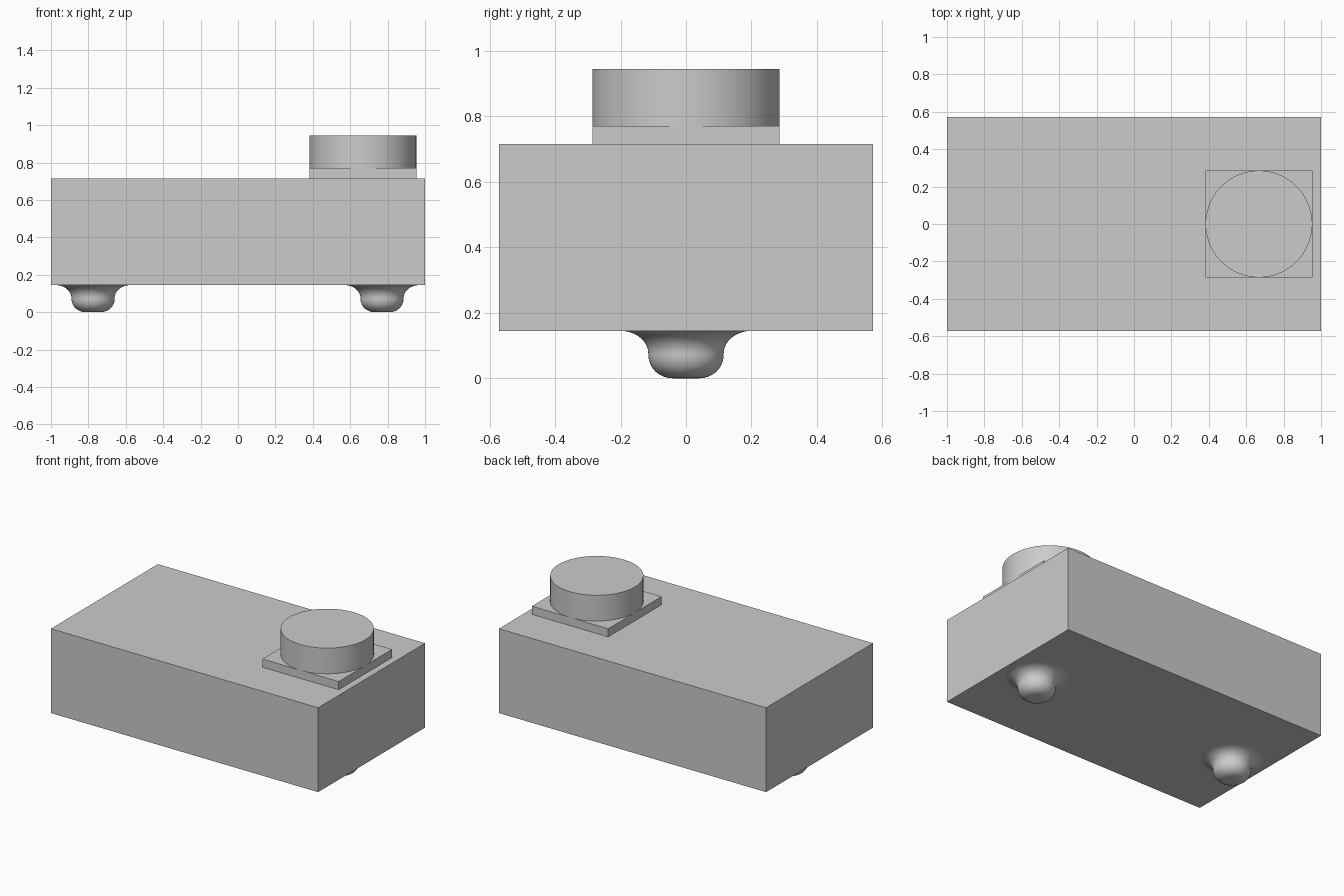
import bpy
import math

default = bpy.data.objects.get("Cube")
if default:
    bpy.data.objects.remove(default, do_unlink=True)

grey = bpy.data.materials.new("light_grey")
grey.use_nodes = True
colour = (0.6, 0.6, 0.6, 1)
grey.diffuse_color = colour
grey.node_tree.nodes["Principled BSDF"].inputs["Base Color"].default_value = colour


def finish(obj, name):
    obj.name = name
    obj.data.materials.append(grey)
    return obj


def box(name, size, centre):
    bpy.ops.mesh.primitive_cube_add(size=1, location=centre)
    obj = bpy.context.object
    obj.scale = size
    bpy.ops.object.transform_apply(location=False, rotation=False, scale=True)
    return finish(obj, name)


def smooth(obj, angle):
    bpy.ops.object.select_all(action='DESELECT')
    obj.select_set(True)
    bpy.context.view_layer.objects.active = obj
    bpy.ops.object.shade_smooth_by_angle(angle=math.radians(angle))


def lathe(name, profile, x, sides=64):
    """Revolve (radius, height) points, listed bottom to top, around z."""
    verts, faces = [], []
    for radius, z in profile:
        for i in range(sides):
            a = math.tau * i / sides
            verts.append((radius * math.cos(a), radius * math.sin(a), z))
    for row in range(len(profile) - 1):
        for i in range(sides):
            j = (i + 1) % sides
            low, high = row * sides, (row + 1) * sides
            faces.append((low + i, low + j, high + j, high + i))
    faces.append(tuple(reversed(range(sides))))
    faces.append(tuple(range(len(verts) - sides, len(verts))))
    mesh = bpy.data.meshes.new(name)
    mesh.from_pydata(verts, [], faces)
    obj = bpy.data.objects.new(name, mesh)
    bpy.context.collection.objects.link(obj)
    obj.location.x = x
    finish(obj, name)
    smooth(obj, 40)
    return obj


# Main block
box("body", (2, 1.143, 0.571), (0, 0, 0.43))

# Square plate carrying the round cap
box("cap_base", (0.571, 0.571, 0.056), (0.668, 0, 0.743))
bpy.ops.mesh.primitive_cylinder_add(vertices=96, radius=0.2855, depth=0.175,
                                    location=(0.668, 0, 0.8575))
cap = finish(bpy.context.object, "round_cap")
smooth(cap, 40)

# Flared feet: rounded bottom, concave flare into the body
bottom, flare = [], []
steps = 8
for k in range(steps + 1):
    a = math.pi / 2 * k / steps
    bottom.append((0.04 + 0.075 * math.sin(a), 0.07 * (1 - math.cos(a))))
    flare.append((0.2 - 0.085 * math.cos(a), 0.075 + 0.07 * math.sin(a)))
for name, x in (("right_foot", -0.775), ("left_foot", 0.77)):
    lathe(name, bottom + flare, x)
